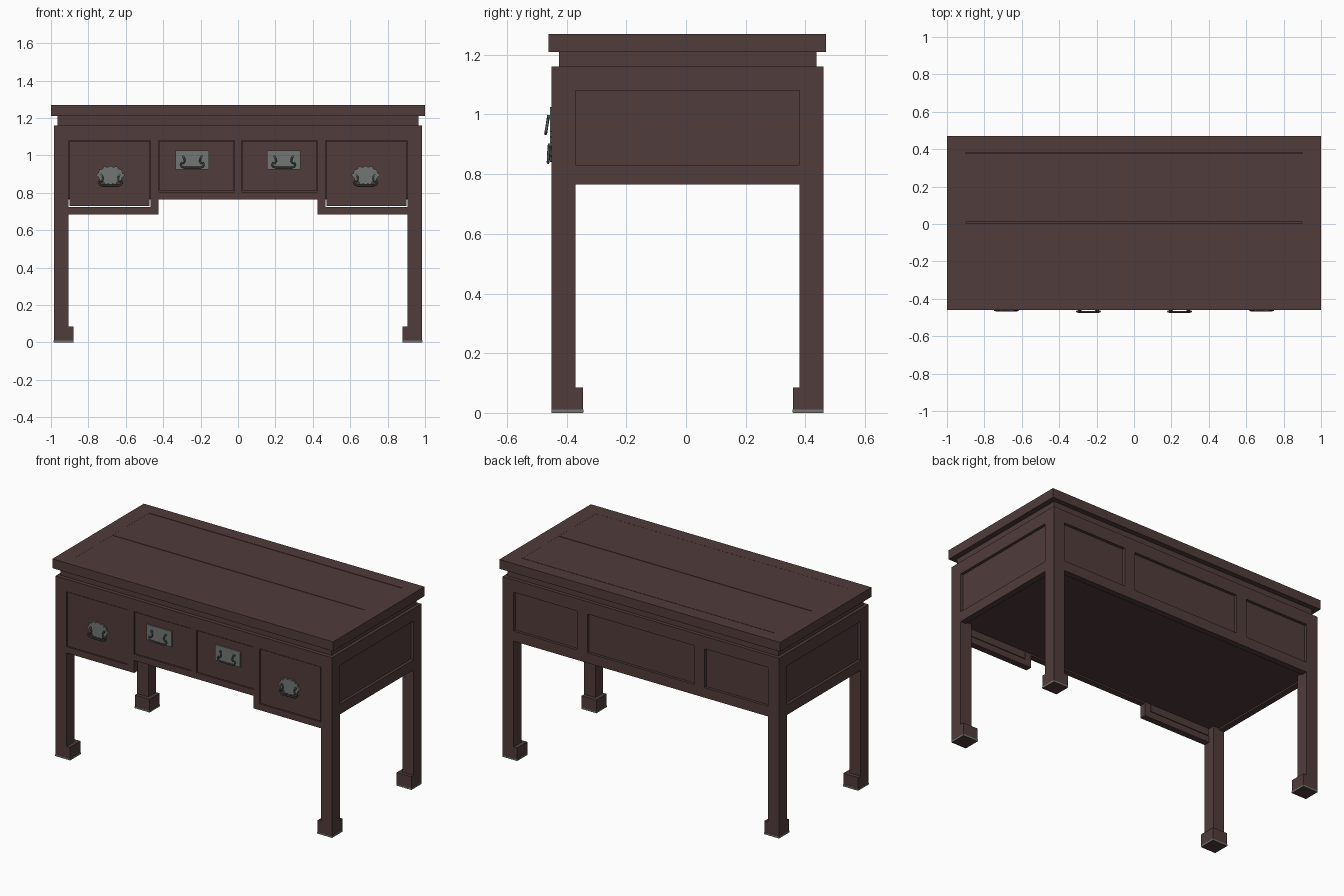
import bpy, bmesh, math
from mathutils import Vector

if "Cube" in bpy.data.objects:
    bpy.data.objects.remove(bpy.data.objects["Cube"])


def mat(name, rgb):
    m = bpy.data.materials.new(name)
    m.diffuse_color = (*rgb, 1)
    m.use_nodes = True
    m.node_tree.nodes["Principled BSDF"].inputs["Base Color"].default_value = m.diffuse_color
    return m


WOOD = mat("dark_brown_wood", (0.080, 0.045, 0.043))
METAL = mat("grey_metal", (0.165, 0.185, 0.180))
DARK_METAL = mat("dark_grey_metal", (0.085, 0.098, 0.094))


def finish(bm, name, m):
    bmesh.ops.recalc_face_normals(bm, faces=bm.faces)
    me = bpy.data.meshes.new(name)
    bm.to_mesh(me)
    bm.free()
    me.materials.append(m)
    ob = bpy.data.objects.new(name, me)
    bpy.context.collection.objects.link(ob)
    return ob


def box(name, x, y, z, m=WOOD):
    """Box from (min, max) ranges."""
    bm = bmesh.new()
    bmesh.ops.create_cube(bm, size=1)
    for v in bm.verts:
        v.co = Vector([r[0] if c < 0 else r[1] for c, r in zip(v.co, (x, y, z))])
    return finish(bm, name, m)


def mx(s, a, b):
    """Range a..b mirrored to side s."""
    return tuple(sorted((s * a, s * b)))


def plate(name, outline, cx, cz, y0, y1, m):
    """Extruded outline standing in the xz plane."""
    bm = bmesh.new()
    f = bm.faces.new([bm.verts.new((cx + x, y0, cz + z)) for x, z in outline])
    r = bmesh.ops.extrude_face_region(bm, geom=[f])
    for v in r["geom"]:
        if isinstance(v, bmesh.types.BMVert):
            v.co.y = y1
    return finish(bm, name, m)


def tube(name, pts, radius, m):
    cu = bpy.data.curves.new(name, 'CURVE')
    cu.dimensions = '3D'
    cu.bevel_depth = radius
    cu.bevel_resolution = 1
    cu.use_fill_caps = True
    sp = cu.splines.new('POLY')
    sp.points.add(len(pts) - 1)
    for p, c in zip(sp.points, pts):
        p.co = (*c, 1)
    cu.materials.append(m)
    ob = bpy.data.objects.new(name, cu)
    bpy.context.collection.objects.link(ob)
    return ob


F, B = -0.45, 0.46          # front and back planes of the body
T = 0.04                    # rail thickness

# table top: frame with two flush boards
ZT = (1.21, 1.27)
for s, n in ((-1, "left"), (1, "right")):
    box(f"top_end_{n}", mx(s, 0.90, 1.0), (-0.46, 0.47), ZT)
box("top_front_border", (-0.90, 0.90), (-0.46, -0.37), ZT)
box("top_back_border", (-0.90, 0.90), (0.382, 0.47), ZT)
box("top_front_board", (-0.90, 0.90), (-0.37, 0.006), (1.21, 1.2695))
box("top_back_board", (-0.90, 0.90), (0.010, 0.378), (1.21, 1.2695))

# recessed neck below the top
box("neck", (-0.965, 0.965), (-0.425, 0.437), (1.155, 1.2115))

# legs with inward feet and metal foot bands
for s, n in ((-1, "left"), (1, "right")):
    for e, yl, yf in (("front", (F, -0.37), (F, -0.345)),
                      ("back", (0.38, B), (0.358, B))):
        box(f"{e}_{n}_leg", mx(s, 0.905, 0.985), yl, (0.08, 1.16))
        box(f"{e}_{n}_foot", mx(s, 0.88, 0.985), yf, (0, 0.085))
        box(f"{e}_{n}_foot_band", mx(s, 0.879, 0.986),
            (yf[0] - 0.001, yf[1] + 0.001), (0.001, 0.011), METAL)

# side frames and recessed panels
for s, n in ((-1, "left"), (1, "right")):
    box(f"{n}_top_rail", mx(s, 0.945, 0.985), (-0.37, 0.38), (1.08, 1.16))
    box(f"{n}_bottom_rail", mx(s, 0.945, 0.985), (-0.37, 0.38), (0.765, 0.83))
    box(f"{n}_panel", mx(s, 0.95, 0.967), (-0.37, 0.38), (0.83, 1.08))

# back frame and three panels
box("back_top_rail", (-0.905, 0.905), (B - T, B), (1.08, 1.16))
box("back_bottom_rail", (-0.905, 0.905), (B - T, B), (0.765, 0.83))
box("back_panel", (-0.905, 0.905), (B - 0.035, B - 0.018), (0.83, 1.08))
for s, n in ((-1, "left"), (1, "right")):
    box(f"back_post_{n}", mx(s, 0.38, 0.455), (B - T, B), (0.83, 1.08))

# front frame
box("front_top_rail", (-0.905, 0.905), (F, F + T), (1.08, 1.16))
box("front_middle_rail", (-0.425, 0.425), (F + 0.001, F + T), (0.765, 0.805))
box("front_centre_post", (-0.02, 0.02), (F, F + T), (0.805, 1.08))
for s, n in ((-1, "left"), (1, "right")):
    box(f"front_post_{n}", mx(s, 0.425, 0.468), (F, F + T), (0.685, 1.08))
    box(f"front_low_rail_{n}", mx(s, 0.468, 0.905), (F, F + T), (0.685, 0.725))
    # drawer fronts
    box(f"outer_drawer_{n}", mx(s, 0.472, 0.901), (F + 0.004, F + T), (0.729, 1.076))
    box(f"inner_drawer_{n}", mx(s, 0.024, 0.421), (F + 0.004, F + T), (0.809, 1.076))
    box(f"drawer_gap_back_{n}", mx(s, 0.02, 0.905), (F + 0.025, F + 0.039), (0.77, 1.08))

# underside board
box("bottom_board", (-0.95, 0.95), (F + 0.035, B - 0.035), (0.775, 0.79))

# drawer pulls: back plates, posts and swan-neck bails
half = [(0, 0.052), (0.018, 0.044), (0.034, 0.051), (0.044, 0.034), (0.060, 0.033),
        (0.064, 0.014), (0.077, 0.002), (0.062, -0.012), (0.056, -0.030),
        (0.038, -0.032), (0.026, -0.050), (0.012, -0.043), (0, -0.052)]
batwing = half + [(-x, z) for x, z in half[-2:0:-1]]
rect = [(-0.089, -0.05), (0.089, -0.05), (0.089, 0.05), (-0.089, 0.05)]
swan = [(0.049, 0), (0.042, -0.012), (0.041, -0.026), (0.048, -0.036), (0.058, -0.034),
        (0.062, -0.042), (0.057, -0.053), (0.044, -0.058)]


def pull(name, cx, cz, outline, ztop, y0, tilt):
    plate(f"{name}_plate", outline, cx, cz, F + 0.006, F - 0.005, METAL)
    path = swan + [(-x, z) for x, z in swan[::-1]]
    tube(f"{name}_bail", [(cx + x, y0 + tilt * z, ztop + z) for x, z in path],
         0.005, DARK_METAL)
    for s in (-1, 1):
        tube(f"{name}_post_{'left' if s < 0 else 'right'}",
             [(cx + s * 0.049, F, ztop), (cx + s * 0.049, y0 - 0.004, ztop)],
             0.007, DARK_METAL)


for s, n in ((-1, "left"), (1, "right")):
    pull(f"outer_pull_{n}", s * 0.682, 0.892, batwing, 0.897, F - 0.009, 0.05)
    pull(f"inner_pull_{n}", s * 0.244, 0.975, rect, 0.993, F - 0.011, -0.0)
    # lean the inner bails forward at the bottom
    bail = bpy.data.objects[f"inner_pull_{n}_bail"]
    for p in bail.data.splines[0].points:
        p.co.y += 0.16 * (p.co.z - 0.993)
